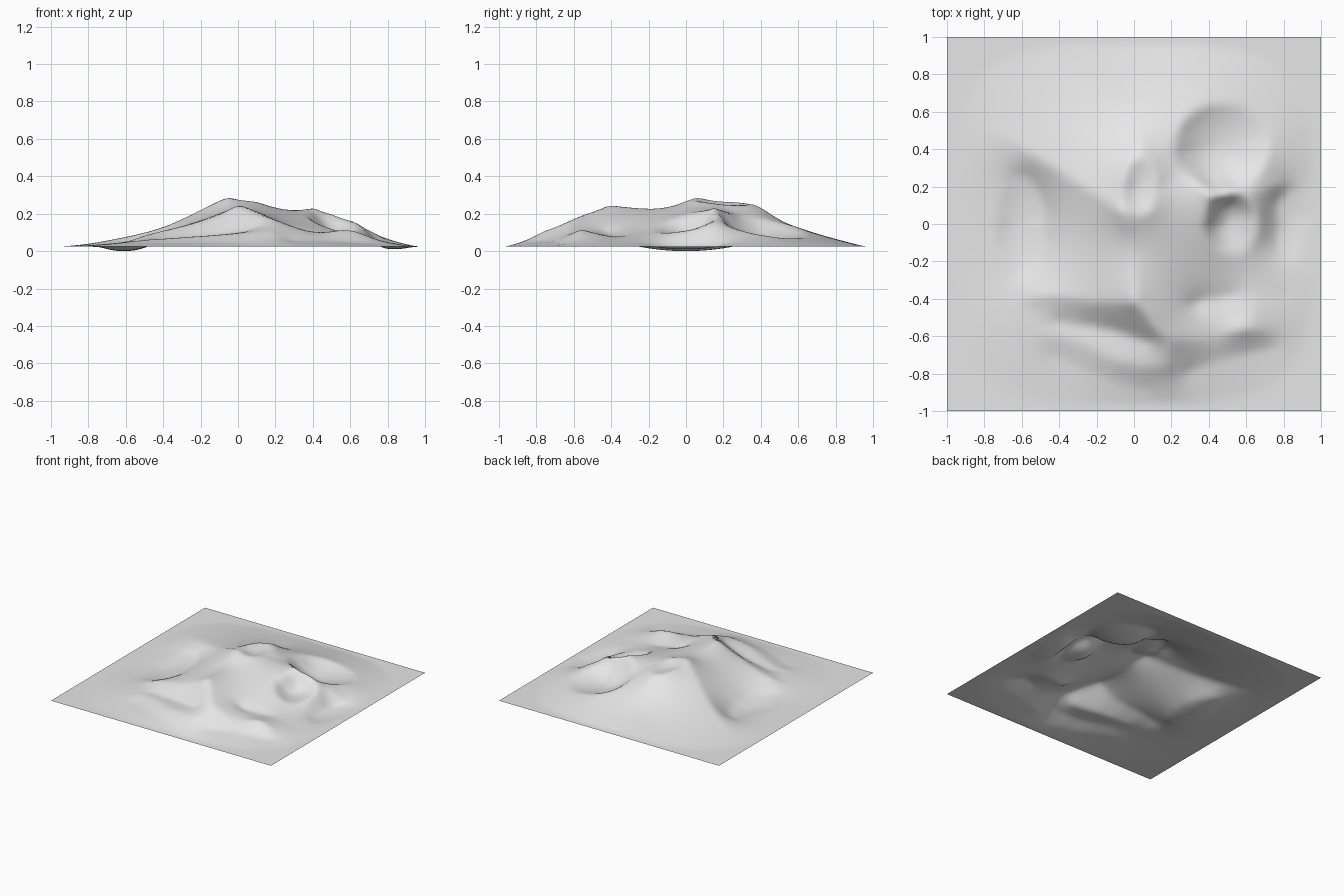
import bpy
import bmesh
from math import cos, sin, radians
from mathutils import Vector
from mathutils.geometry import interpolate_bezier

# Remove the default cube
default_cube = bpy.data.objects.get("Cube")
if default_cube:
    bpy.data.objects.remove(default_cube, do_unlink=True)

CELLS = 100
BASE_LEVEL = 2.5      # plain level; feature sizes are in hundredths of a unit
MARGIN = 0.95         # the plain outside this rounded square stays flat
pinned = {}           # grid cells held at a known height


def cell(value, unit):
    return round((value / unit + 1) * CELLS / 2)


def pin(x, y, z):
    pinned[cell(x, 100), cell(y, 100)] = z


def ridge(*path):
    """Pin a smooth crest or valley line through the given points."""
    pts = [Vector(p) for p in (path[0], *path, path[-1])]
    for before, start, end, after in zip(pts, pts[1:], pts[2:], pts[3:]):
        handle_a = start + (end - before) / 6
        handle_b = end - (after - start) / 6
        for p in interpolate_bezier(start, handle_a, handle_b, end, CELLS):
            pin(*p)


def bowl(x, y, radius_x, radius_y, rim, floor, tilt=0, uphill=0):
    """Pin a rounded oval hollow whose rim is higher towards the uphill angle."""
    rings = 30
    for degree in range(360):
        a = radians(degree)
        edge = rim + tilt * cos(a - radians(uphill))
        for ring in range(rings + 1):
            r = ring / rings
            pin(x + r * radius_x * cos(a), y + r * radius_y * sin(a),
                floor + (edge - floor) * r * r)


def stretch_surface():
    """Stretch a membrane over the pinned cells, and soften it."""
    side = range(CELLS + 1)
    inner = range(1, CELLS)
    h = [[pinned.get((i, j), BASE_LEVEL) for j in side] for i in side]

    def neighbour_mean(grid, i, j):
        return (grid[i - 1][j] + grid[i + 1][j] + grid[i][j - 1] + grid[i][j + 1]) / 4

    def in_margin(i, j):
        return sum(abs(2 * k / CELLS - 1) ** 4 for k in (i, j)) > MARGIN ** 4

    free = [(i, j) for i in inner for j in inner
            if (i, j) not in pinned and not in_margin(i, j)]
    for _ in range(250):
        for i, j in free:
            h[i][j] += 1.8 * (neighbour_mean(h, i, j) - h[i][j])
    for _ in range(4):
        old = [row[:] for row in h]
        for i in inner:
            for j in inner:
                h[i][j] = (old[i][j] + neighbour_mean(old, i, j)) / 2
    return h


# Basin, craters and shallow dips
bowl(47, 42, 25, 23, rim=13, floor=5.5, tilt=6, uphill=225)
bowl(52, 1, 14, 17, rim=16, floor=9, tilt=6, uphill=135)
bowl(3, 20, 9, 15, rim=26.5, floor=24, tilt=1.5, uphill=235)
bowl(-61, 0, 13, 26, rim=2.5, floor=0)
bowl(84, 0, 9, 18, rim=2.5, floor=1)

# Summit and its ridges
peak = (-4, 6, 30)
south_peak = (1, -41, 25)
east_peak = (43, 14, 24.5)
ridge((-78, 52, 4), (-40, 29, 13), peak)
ridge((5, 36, 27), (-4, 60, 11), (-18, 82, 5))
ridge(peak, (-1, -14, 23), south_peak)

# East peak, its saddle and its shoulder
ridge((12, 18, 25), (28, 26, 20), east_peak)
ridge(east_peak, (66, 18, 14), (82, 25, 5))

# South crests, with the terrace valley between them
spur_top = (20, -61, 17)
spur_end = (17, -76, 11)
ridge((-56, -46, 5), (-48, -38, 9), (-15, -42, 17), south_peak)
ridge(south_peak, spur_top, (42, -60, 10), (60, -56, 12), (72, -58, 7))
ridge(spur_top, spur_end)
ridge((-50, -60, 6), (-30, -62, 7.5), (-8, -73, 9), spur_end)
ridge((-42, -52, 6), (-12, -57, 8), (8, -64, 11))

# Foot of the south slope
ridge((-45, -70, 4), (-15, -83, 4.5), (10, -90, 4))
ridge((27, -80, 5), (50, -72, 5), (76, -66, 3.5))

# Southeast valley and spur
ridge((32, -42, 9), (54, -38, 7))
ridge((60, -56, 12), (66, -43, 8), (82, -38, 4))

# Terrain sheet
heights = stretch_surface()
lowest = min(min(row) for row in heights)
bm = bmesh.new()
bmesh.ops.create_grid(bm, x_segments=CELLS, y_segments=CELLS, size=1)
for v in bm.verts:
    v.co.z = (heights[cell(v.co.x, 1)][cell(v.co.y, 1)] - lowest) / 100
for face in bm.faces:
    face.smooth = True
mesh = bpy.data.meshes.new("terrain")
bm.to_mesh(mesh)
bm.free()
terrain = bpy.data.objects.new("terrain", mesh)
bpy.context.collection.objects.link(terrain)

# Plain grey ground colour
grey = bpy.data.materials.new("light_grey")
grey.use_nodes = True
colour = (0.8, 0.8, 0.8, 1)
grey.diffuse_color = colour
grey.node_tree.nodes["Principled BSDF"].inputs["Base Color"].default_value = colour
mesh.materials.append(grey)
